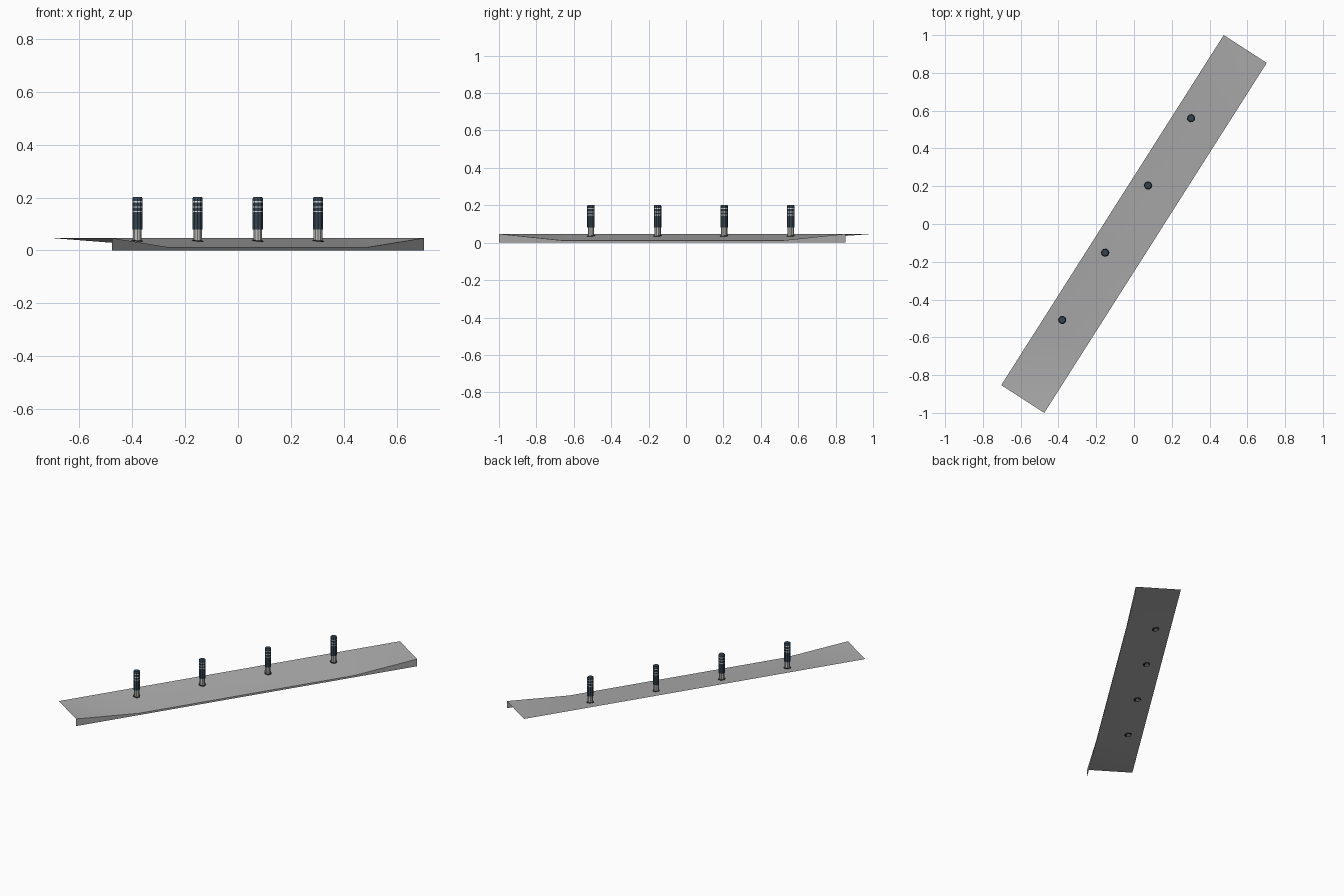
import bpy, bmesh, math
from mathutils import Vector

cube = bpy.data.objects.get("Cube")
if cube:
    bpy.data.objects.remove(cube, do_unlink=True)


def material(name, rgb):
    m = bpy.data.materials.new(name)
    m.use_nodes = True
    m.diffuse_color = (*rgb, 1)
    m.node_tree.nodes["Principled BSDF"].inputs["Base Color"].default_value = (*rgb, 1)
    return m


concrete = material("concrete grey", (0.42, 0.42, 0.42))
slate = material("dark slate", (0.035, 0.06, 0.085))
steel = material("light steel", (0.5, 0.5, 0.48))
white = material("reflective white", (0.85, 0.87, 0.88))
black = material("base black", (0.02, 0.02, 0.02))


def finish(bm, name, mats):
    mesh = bpy.data.meshes.new(name)
    bm.to_mesh(mesh)
    bm.free()
    for m in mats:
        mesh.materials.append(m)
    ob = bpy.data.objects.new(name, mesh)
    bpy.context.collection.objects.link(ob)
    bpy.ops.object.select_all(action="DESELECT")
    ob.select_set(True)
    bpy.context.view_layer.objects.active = ob
    bpy.ops.object.shade_smooth_by_angle(angle=math.radians(30))
    return ob


# Pavement: a thin sheet whose kerb side dips between two end ramps
HIGH, LOW, RAMP = 0.047, 0.012, 0.183
kerb_start, kerb_end = Vector((-0.475, -1.0, 0)), Vector((0.703, 0.853, 0))
across = Vector((-0.228, 0.147, 0))
bm = bmesh.new()
back, edge, foot = [], [], []
for t, z in ((0, HIGH), (RAMP, LOW), (1 - RAMP, LOW), (1, HIGH)):
    p = kerb_start.lerp(kerb_end, t)
    foot.append(bm.verts.new(p))
    edge.append(bm.verts.new(p + Vector((0, 0, z))))
    back.append(bm.verts.new(p + across + Vector((0, 0, HIGH))))
# Ramps fold from the outer corners down to the dropped kerb
bm.faces.new((back[0], edge[0], edge[1]))
bm.faces.new((back[0], edge[1], back[1]))
bm.faces.new((back[1], edge[1], edge[2], back[2]))
bm.faces.new((back[2], edge[2], back[3]))
bm.faces.new((edge[2], edge[3], back[3]))
for i in range(3):
    bm.faces.new((foot[i], foot[i + 1], edge[i + 1], edge[i]))
finish(bm, "pavement_and_kerb", [concrete])


def lathe(name, profile, mats, centre, sides=10):
    """Spin (radius, height, material of the band above) into a capped post."""
    bm = bmesh.new()
    rings = []
    for r, z, _ in profile:
        angles = [math.tau * (i + 0.5) / sides for i in range(sides)]
        rings.append([bm.verts.new((r * math.cos(a), r * math.sin(a), z)) for a in angles])
    for (low, high), (_, _, mat) in zip(zip(rings, rings[1:]), profile):
        for i in range(sides):
            j = (i + 1) % sides
            bm.faces.new((low[i], low[j], high[j], high[i])).material_index = mat
    bm.faces.new(rings[0][::-1]).material_index = profile[0][2]
    bm.faces.new(rings[-1]).material_index = profile[-1][2]
    ob = finish(bm, name, mats)
    ob.location = centre
    return ob


# Bollards: steel stem, dark sleeve with three reflective bands, rounded cap
sleeve = [(0.017, 0.03, 1), (0.017, 0.08, 0), (0.02, 0.08, 0)]
for z in (0.145, 0.162, 0.181):
    sleeve += [(0.02, z, 2), (0.02, z + 0.005, 0)]
sleeve += [(0.02, 0.197, 0), (0.017, 0.202, 0)]
collar = [(0.022, -0.004, 0), (0.022, 0.003, 0), (0.018, 0.004, 0)]
tilt = Vector((0.11, -0.071, 1)).normalized()

first, last = Vector((-0.38, -0.508, 0)), Vector((0.302, 0.56, 0))
for n in range(4):
    spot = first.lerp(last, n / 3)
    lathe(f"bollard_{n + 1}", sleeve, [slate, steel, white], spot)
    base = lathe(f"bollard_collar_{n + 1}", collar, [black], spot + Vector((0, 0, 0.035)))
    base.rotation_euler = tilt.to_track_quat("Z", "Y").to_euler()
